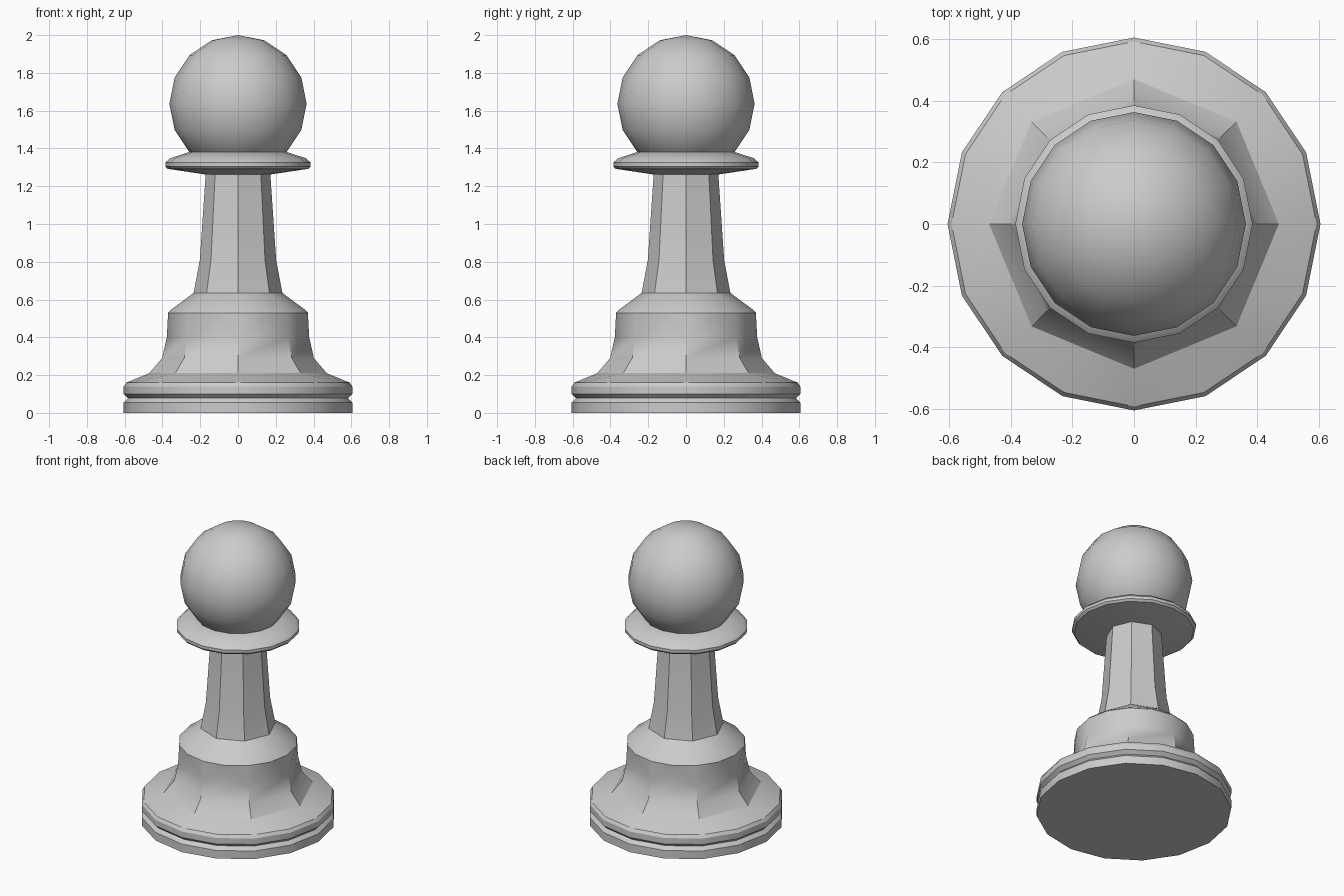
import bpy, bmesh, math

if "Cube" in bpy.data.objects:
    bpy.data.objects.remove(bpy.data.objects["Cube"])

grey = bpy.data.materials.new("light grey")
grey.diffuse_color = (0.6, 0.6, 0.6, 1)
grey.use_nodes = True
grey.node_tree.nodes["Principled BSDF"].inputs["Base Color"].default_value = grey.diffuse_color


def finish(obj, name):
    obj.name = name
    obj.data.materials.append(grey)
    bpy.ops.object.select_all(action='DESELECT')
    obj.select_set(True)
    bpy.context.view_layer.objects.active = obj
    bpy.ops.object.shade_smooth_by_angle(angle=math.radians(30))


def turned(name, profile):
    """Stack rings of (radius, height, sides); 8- and 16-sided rings may meet."""
    bm = bmesh.new()
    rings = []
    for r, z, n in profile:
        rings.append([bm.verts.new((r * math.cos(2 * math.pi * i / n),
                                    r * math.sin(2 * math.pi * i / n), z)) for i in range(n)])
    for a, b in zip(rings, rings[1:]):
        if len(a) == len(b):
            n = len(a)
            for i in range(n):
                j = (i + 1) % n
                bm.faces.new((a[i], a[j], b[j], b[i]))
        else:
            few, many = (a, b) if len(a) < len(b) else (b, a)
            for i in range(8):
                p, q = few[i], few[(i + 1) % 8]
                u, m, v = many[2 * i], many[2 * i + 1], many[(2 * i + 2) % 16]
                for tri in ((p, u, m), (p, m, q), (q, m, v)):
                    bm.faces.new(tri)
    bm.faces.new(rings[0])
    bm.faces.new(rings[-1])
    bmesh.ops.recalc_face_normals(bm, faces=bm.faces)
    mesh = bpy.data.meshes.new(name)
    bm.to_mesh(mesh)
    bm.free()
    obj = bpy.data.objects.new(name, mesh)
    bpy.context.collection.objects.link(obj)
    finish(obj, name)


# Grooved foot flaring up through an octagonal neck to the shoulder and column
turned("body", [
    (0.605, 0.0, 16), (0.605, 0.055, 16), (0.582, 0.078, 16), (0.605, 0.1, 16),
    (0.605, 0.14, 16), (0.592, 0.16, 16),
    (0.47, 0.21, 8), (0.402, 0.29, 8), (0.377, 0.4, 8),
    (0.37, 0.53, 16), (0.36, 0.542, 16),
    (0.235, 0.635, 8), (0.202, 0.81, 8), (0.17, 1.28, 8)])

# Disc collar under the head
turned("collar", [
    (0.17, 1.262, 16), (0.372, 1.292, 16), (0.385, 1.305, 16), (0.385, 1.325, 16),
    (0.36, 1.348, 16), (0.255, 1.382, 16)])

# Ball head
bpy.ops.mesh.primitive_uv_sphere_add(segments=16, ring_count=8, radius=0.363,
                                     location=(0, 0, 1.637))
finish(bpy.context.object, "head")
